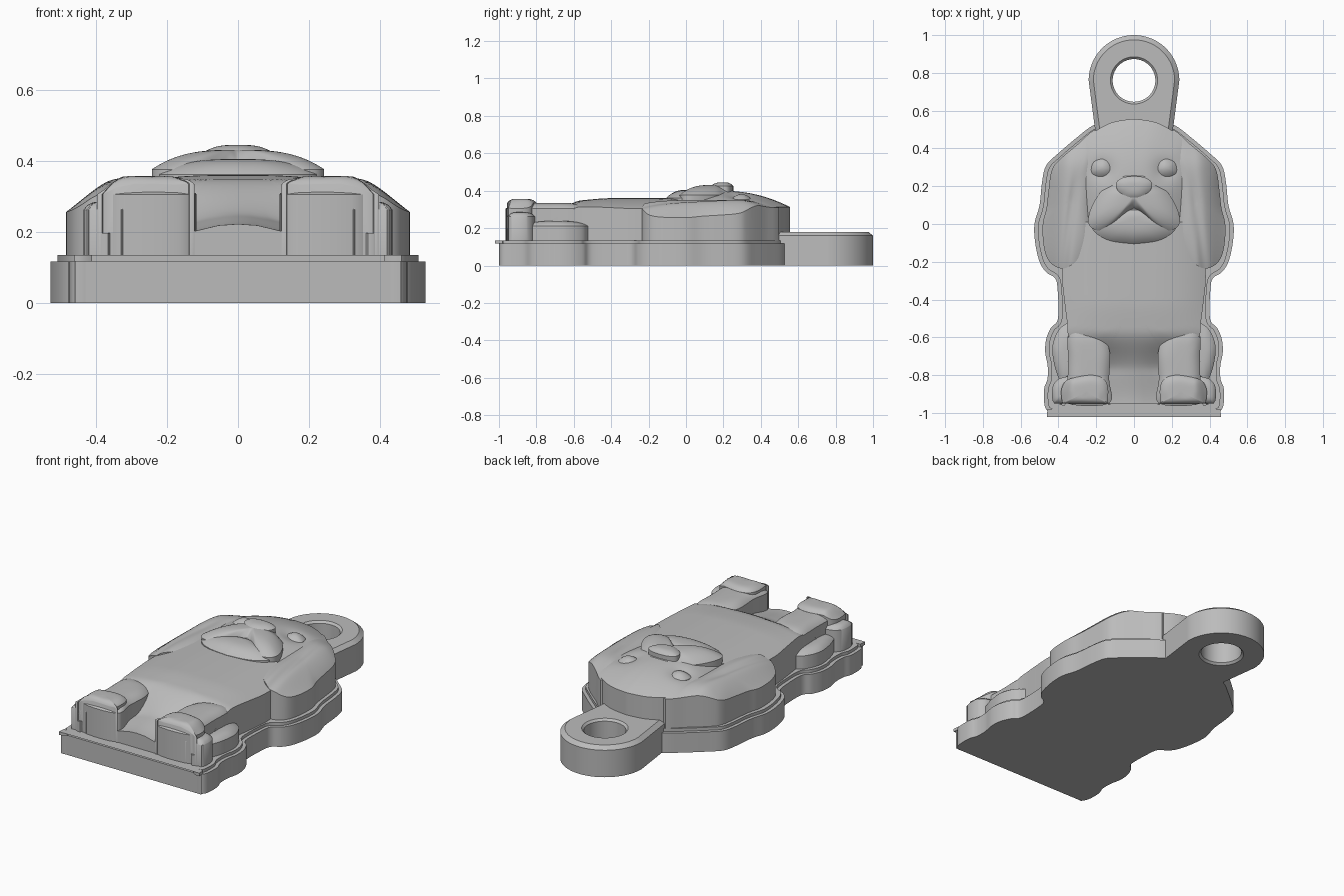
import bpy, bmesh, math
from mathutils import Vector

if "Cube" in bpy.data.objects:
    bpy.data.objects.remove(bpy.data.objects["Cube"])

grey = bpy.data.materials.new("plain grey")
grey.diffuse_color = (0.5, 0.5, 0.5, 1)
grey.use_nodes = True
grey.node_tree.nodes["Principled BSDF"].inputs["Base Color"].default_value = grey.diffuse_color


def finish(name, bm):
    bmesh.ops.remove_doubles(bm, verts=bm.verts, dist=0.0004)
    bmesh.ops.recalc_face_normals(bm, faces=bm.faces)
    me = bpy.data.meshes.new(name)
    bm.to_mesh(me)
    bm.free()
    me.materials.append(grey)
    ob = bpy.data.objects.new(name, me)
    bpy.context.collection.objects.link(ob)
    bpy.ops.object.select_all(action='DESELECT')
    ob.select_set(True)
    bpy.context.view_layer.objects.active = ob
    bpy.ops.object.shade_smooth_by_angle(angle=math.radians(35))
    return ob


def curve(pts, closed, n=5):
    """Smooth curve through the points."""
    p = [Vector(q) for q in pts]
    p = [p[-1]] + p + [p[0], p[1]] if closed else [p[0]] + p + [p[-1]]
    out = []
    for a, b, c, d in zip(p, p[1:], p[2:], p[3:]):
        for i in range(n):
            t = i / n
            out.append(0.5 * (2*b + (c-a)*t + (2*a-5*b+4*c-d)*t*t + (3*b-a-3*c+d)*t**3))
    if not closed:
        out.append(p[-1])
    return [v for i, v in enumerate(out) if (v - out[i-1]).length > 0.001]


def mirrored(half):
    """Full outline from its right half, first and last points on the centre line."""
    r = curve(half, False)
    return r + [Vector((-v.x, v.y)) for v in reversed(r[1:-1])]


def inset(loop, d):
    """Move a clockwise outline inwards."""
    out = []
    for i, v in enumerate(loop):
        t = (loop[(i+1) % len(loop)] - loop[i-1]).normalized()
        out.append(v + Vector((t.y, -t.x)) * d)
    return out


def bridge(bm, a, b):
    for i in range(len(a)):
        j = (i+1) % len(a)
        bm.faces.new((a[i], a[j], b[j], b[i]))


def relief(name, loop, centre, height, z0=0.12, rings=14):
    """Straight wall with a sculpted top; height(x, y, t), t = 0 centre to 1 edge."""
    bm = bmesh.new()
    c = Vector(centre)
    ring = [bm.verts.new((v.x, v.y, z0)) for v in loop]
    bm.faces.new(ring)
    for k in range(rings):
        t = 1 - (k / rings) ** 1.5
        nxt = []
        for v in loop:
            q = c + (v - c) * t
            nxt.append(bm.verts.new((q.x, q.y, height(q.x, q.y, t))))
        bridge(bm, ring, nxt)
        ring = nxt
    mid = bm.verts.new((c.x, c.y, height(c.x, c.y, 0)))
    for i in range(len(ring)):
        bm.faces.new((ring[i], ring[(i+1) % len(ring)], mid))
    return finish(name, bm)


def pair(name, pts, centre, height, **kw):
    for side, s in (("right", 1), ("left", -1)):
        loop = [Vector((v.x*s, v.y)) for v in curve(pts, True)]
        relief(f"{side}_{name}", loop, (centre[0]*s, centre[1]),
               lambda x, y, t: height(x*s, y, t), **kw)


def dome(edge, peak, p=2.5):
    return lambda x, y, t: edge + (peak - edge) * (1 - t**p)


def ramp(a, b, x):
    t = min(1, max(0, (x - a) / (b - a)))
    return t*t*(3 - 2*t)


# Stepped base plate
base = mirrored([(0, .57), (.12, .56), (.22, .52), (.3, .46), (.4, .375), (.465, .31),
                 (.487, .22), (.5, .1), (.527, 0), (.523, -.1), (.5, -.2), (.465, -.255),
                 (.42, -.285), (.405, -.34), (.402, -.5), (.44, -.55), (.465, -.61),
                 (.47, -.68), (.457, -.75), (.458, -.82), (.475, -.87), (.475, -.95),
                 (.46, -.988), (.43, -1), (.43, -1), (0, -1)])
bm = bmesh.new()
steps = [(0, 0), (0, .117), (.02, .117), (.02, .135)]
rows = [[bm.verts.new((v.x, v.y, z)) for v in inset(base, d)] for d, z in steps]
for a, b in zip(rows, rows[1:]):
    bridge(bm, a, b)
bm.faces.new(rows[0])
bm.faces.new(rows[-1])
finish("base_plate", bm)

# Hanging tab with a chamfered rim and a hole
bm = bmesh.new()
N = 96


def tab_ring(d, z):
    ring = []
    for i in range(N):
        a = 2*math.pi*i/N
        c, s = math.cos(a), math.sin(a)
        r = .24 - d
        if s < 0:
            r = min((.24-d) / (abs(c) - .13*s + 1e-6), .30 / -s)
        ring.append(bm.verts.new((c*r, .76+s*r, z)))
    return ring


def hole_ring(r, z):
    return [bm.verts.new((r*math.cos(2*math.pi*i/N), .76 + r*math.sin(2*math.pi*i/N), z))
            for i in range(N)]


rows = [tab_ring(0, 0), tab_ring(0, .16), tab_ring(.025, .18),
        hole_ring(.125, .18), hole_ring(.113, .168), hole_ring(.113, .012), hole_ring(.125, 0)]
for i in range(len(rows)):
    bridge(bm, rows[i-1], rows[i])
finish("hanging_tab", bm)

# Torso, sloping down between the front legs
def torso_top(x, y, t):
    z = .305 + .055 * (1 - min(1, abs(x)/.38)**3) * (1 - .3*ramp(-.4, -.65, y))
    low = .222 - .025 * (x/.14)**2 if abs(x) < .14 else .197
    k = ramp(-.56, -.78, y)
    return z*(1-k) + (low + .03*ramp(-.95, -.7, y))*k


relief("torso", mirrored([(0, .02), (.3, 0), (.365, -.12), (.38, -.28), (.367, -.42), (.352, -.55),
                          (.35, -.7), (.355, -.8), (.36, -.95), (.36, -.95), (0, -.95)]),
       (0, -.45), torso_top, rings=30)

# Front legs and paws
pair("front_leg", [(.132, -.95), (.132, -.82), (.128, -.68), (.17, -.58), (.25, -.5), (.33, -.5),
                   (.351, -.6), (.349, -.72), (.352, -.85), (.352, -.95)], (.24, -.74),
     lambda x, y, t: .305 + .03*(1-t**4) - .02*ramp(-.62, -.5, y))
pair("front_paw", [(.14, -.95), (.14, -.95), (.137, -.87), (.16, -.82), (.22, -.8), (.3, -.81),
                   (.36, -.83), (.385, -.88), (.38, -.95), (.38, -.95)], (.25, -.89),
     lambda x, y, t: .335 + .022*(1-t**5) - .03*ramp(.32, .39, x)
     - .004*max(0, math.cos((x-.25)*75))*ramp(-.88, -.95, y))

# Hind legs beside the body
pair("haunch", [(.3, -.53), (.37, -.535), (.41, -.58), (.432, -.65), (.425, -.73), (.405, -.8),
                (.37, -.87), (.3, -.85)], (.36, -.69), dome(.212, .238, 3))
pair("hind_foot", [(.33, -.82), (.385, -.815), (.42, -.84), (.434, -.88), (.432, -.93),
                   (.42, -.95), (.42, -.95), (.33, -.95), (.33, -.95)], (.375, -.89), dome(.262, .285, 4))

# Ears
pair("ear", [(.2, .495), (.3, .42), (.4, .335), (.437, .28), (.452, .18), (.464, .08), (.483, 0),
             (.48, -.1), (.46, -.18), (.42, -.223), (.37, -.235), (.315, -.205), (.27, -.14),
             (.245, -.06), (.24, .1), (.22, .3)], (.345, .12),
     lambda x, y, t: .352 - .08*ramp(.33, .5, x) - .018*t**4 - .025*ramp(.3, .48, y)
     - .012*math.exp(-((x-.33-.12*(.1-y))/.025)**2)*ramp(.3, .1, y))

# Skull with eye sockets
def skull_top(x, y, t):
    z = .312 + .088*(1-t**2.2)
    socket = math.exp(-(((abs(x)-.165)/.06)**2 + ((y-.285)/.06)**2))
    return z - .022*socket


relief("skull", mirrored([(0, .557), (.11, .54), (.2, .495), (.28, .43), (.318, .34), (.32, .24),
                          (.295, .1), (.262, -.02), (.2, -.08), (.1, -.105), (0, -.11)]),
       (0, .18), skull_top, rings=24)

# Eyes
pair("eye", [(.105, .28), (.12, .33), (.165, .352), (.215, .325), (.225, .275), (.19, .245),
             (.14, .245)], (.165, .297), dome(.353, .382, 2), z0=.3)

# Chin and muzzle with an open upside-down V mouth line
relief("chin", mirrored([(0, .1), (.1, .08), (.215, .0), (.2, -.05), (.12, -.09), (0, -.105)]),
       (0, .02), dome(.362, .405, 3), z0=.28)
relief("muzzle", mirrored([(0, .275), (.07, .265), (.125, .21), (.18, .165), (.225, .09), (.243, .02),
                           (.225, -.02), (.18, -.035), (.13, -.02), (.07, .03), (.03, .062), (0, .07)]),
       (0, .15), lambda x, y, t: .376 + .055*(1-t**3) - .008*math.exp(-(x/.012)**2)*ramp(.14, .1, y),
       z0=.3, rings=18)

# Nose with a small cleft
relief("nose", mirrored([(0, .253), (.055, .247), (.092, .222), (.09, .185), (.06, .152), (.03, .136),
                         (0, .132)]), (0, .2), dome(.425, .445, 3), z0=.38)
